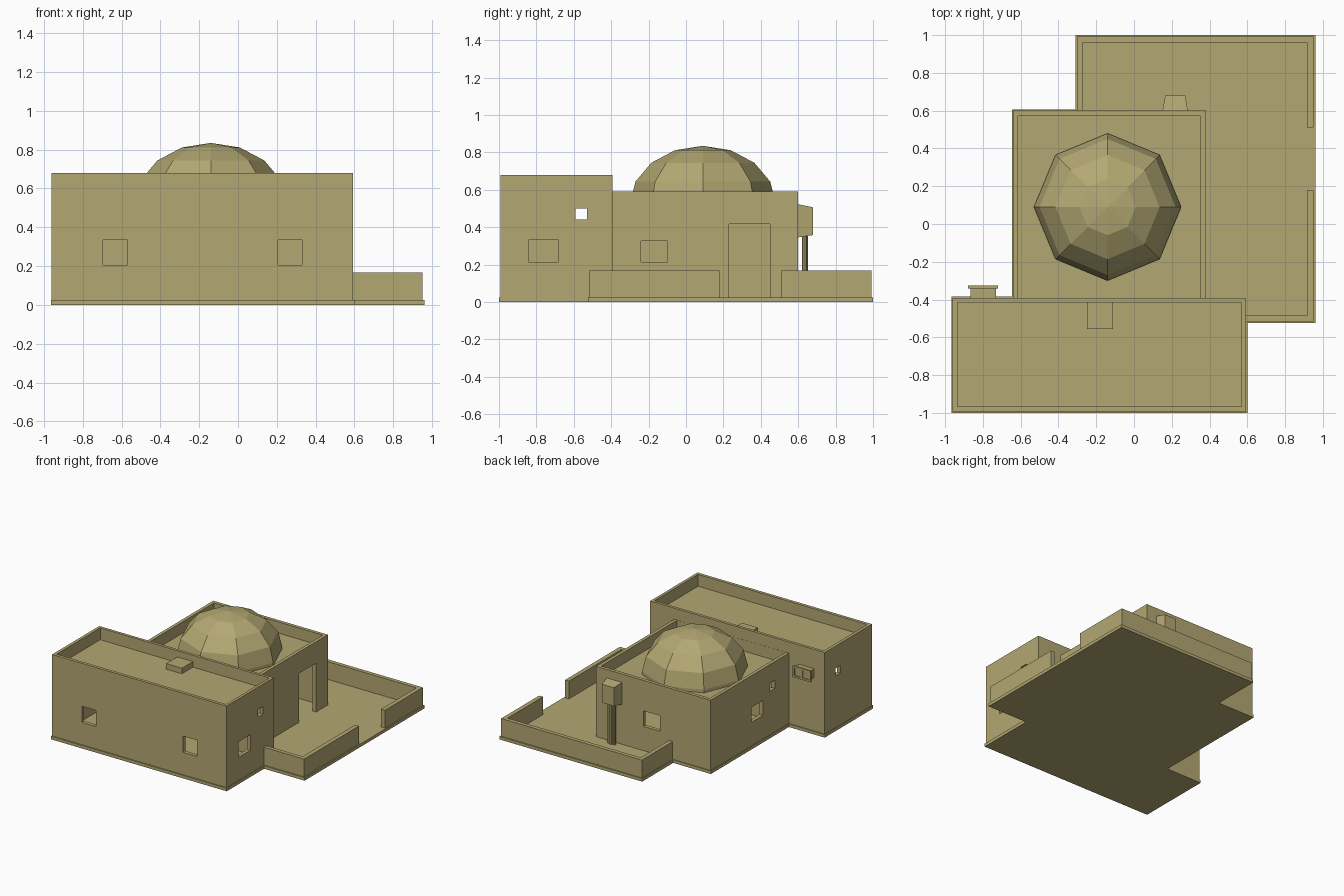
import bpy, bmesh, math

if "Cube" in bpy.data.objects:
    bpy.data.objects.remove(bpy.data.objects["Cube"])

mat = bpy.data.materials.new("sandstone")
mat.diffuse_color = (0.45, 0.39, 0.17, 1)
mat.use_nodes = True
mat.node_tree.nodes["Principled BSDF"].inputs["Base Color"].default_value = mat.diffuse_color


def make(name, bm):
    bmesh.ops.recalc_face_normals(bm, faces=bm.faces)
    me = bpy.data.meshes.new(name)
    bm.to_mesh(me)
    bm.free()
    ob = bpy.data.objects.new(name, me)
    bpy.context.collection.objects.link(ob)
    me.materials.append(mat)
    return ob


def box(name, x0, x1, y0, y1, z0, z1):
    bm = bmesh.new()
    bmesh.ops.create_cube(bm, size=1)
    for v in bm.verts:
        v.co = (x1 if v.co.x > 0 else x0, y1 if v.co.y > 0 else y0, z1 if v.co.z > 0 else z0)
    return make(name, bm)


def prism(name, pts, offset):
    """Closed outline swept along an offset vector."""
    bm = bmesh.new()
    f = bm.faces.new([bm.verts.new(p) for p in pts])
    new = bmesh.ops.extrude_face_region(bm, geom=[f])["geom"]
    bmesh.ops.translate(bm, vec=offset, verts=[g for g in new if isinstance(g, bmesh.types.BMVert)])
    return make(name, bm)


def cut(ob, cutters):
    """Subtract boxes given as x0, x1, y0, y1, z0, z1."""
    bpy.context.view_layer.objects.active = ob
    for c in cutters:
        tool = box("cutter", *c)
        tool.hide_render = True
        m = ob.modifiers.new("cut", "BOOLEAN")
        m.operation, m.solver, m.object = "DIFFERENCE", "EXACT", tool
        bpy.ops.object.modifier_apply(modifier=m.name)
        bpy.data.objects.remove(tool)


# Stepped plinth under the whole plot
outline = [(-.965, -1), (.6, -1), (.6, -.525), (.96, -.525), (.96, 1), (-.31, 1),
           (-.31, .605), (-.645, .605), (-.645, -.385), (-.965, -.385)]
prism("plinth", [(x, y, 0) for x, y in outline], (0, 0, .025))

# Front wing: room, sunken roof, windows
front = box("front_wing", -.96, .593, -.992, -.392, .01, .68)
cut(front, [
    (-.93, .565, -.962, -.422, .025, .555),
    (-.935, .57, -.967, -.415, .585, .8),
    (-.695, -.57, -1.1, -.94, .205, .335),
    (.205, .33, -1.1, -.94, .205, .335),
    (.5, .7, -.84, -.685, .21, .335),
    (-1.1, .7, -.59, -.528, .44, .5),
])
box("roof_hatch", -.25, -.11, -.555, -.415, .58, .63)

# Main hall: room, sunken roof, door, windows
hall = box("main_hall", -.64, .38, -.394, .6, .01, .59)
cut(hall, [
    (-.61, .35, -.36, .57, .025, .475),
    (-.613, .353, -.391, .573, .5, .8),
    (.3, .5, .23, .45, .025, .418),
    (.3, .5, -.24, -.1, .213, .327),
    (-.7, -.58, -.065, .08, .215, .335),
    (-.7, -.58, -.215, -.15, .375, .44),
    (-.19, -.04, .5, .7, .22, .345),
])

# Faceted eight-sided dome
bm = bmesh.new()
rings = []
for k in range(-1, 4):
    a = math.radians(22.5 * max(k, 0))
    z = .49 if k < 0 else .525 + .31 * math.sin(a)
    rings.append([bm.verts.new((-.14 + .39 * math.cos(a) * math.cos(i * math.pi / 4),
                                .09 + .39 * math.cos(a) * math.sin(i * math.pi / 4), z))
                  for i in range(8)])
top = bm.verts.new((-.14, .09, .835))
bm.faces.new(rings[0][::-1])
for i in range(8):
    j = (i + 1) % 8
    for lo, hi in zip(rings, rings[1:]):
        bm.faces.new((lo[i], lo[j], hi[j], hi[i]))
    bm.faces.new((rings[-1][i], rings[-1][j], top))
make("dome", bm)

# Low courtyard walls with a gate gap on the right
for name, *b in [("yard_wall_front", .59, .95, -.517, -.485),
                 ("yard_wall_right_a", .915, .95, -.49, .18),
                 ("yard_wall_right_b", .915, .95, .51, .965),
                 ("yard_wall_back", -.302, .95, .96, .992),
                 ("yard_wall_left", -.302, -.27, .598, .965)]:
    box(name, *b, .01, .168)

# Tapered wall box with pipes on the rear of the hall
bm = bmesh.new()
near = [bm.verts.new(p) for p in [(.15, .598, .345), (.285, .598, .345), (.285, .598, .523), (.15, .598, .523)]]
far = [bm.verts.new(p) for p in [(.165, .68, .358), (.272, .68, .358), (.272, .68, .506), (.165, .68, .506)]]
bm.faces.new(near)
bm.faces.new(far)
for i in range(4):
    j = (i + 1) % 4
    bm.faces.new((near[i], near[j], far[j], far[i]))
make("wall_box", bm)
for i, (x, y) in enumerate([(.195, .632), (.218, .64), (.241, .632)]):
    prism("pipe_%d" % i, [(x + .012 * math.cos(k * math.pi / 4), y + .012 * math.sin(k * math.pi / 4), .02)
                          for k in range(8)], (0, 0, .34))

# Vent unit on the rear of the front wing
prism("vent_body", [(-.865, -.394, .455), (-.73, -.394, .455), (-.73, -.394, .525), (-.865, -.394, .525)],
      (0, .055, 0))
vent = box("vent_face", -.88, -.72, -.341, -.325, .445, .535)
cut(vent, [(x, x + .055, -.333, -.3, .46, .52) for x in (-.865, -.79)])
